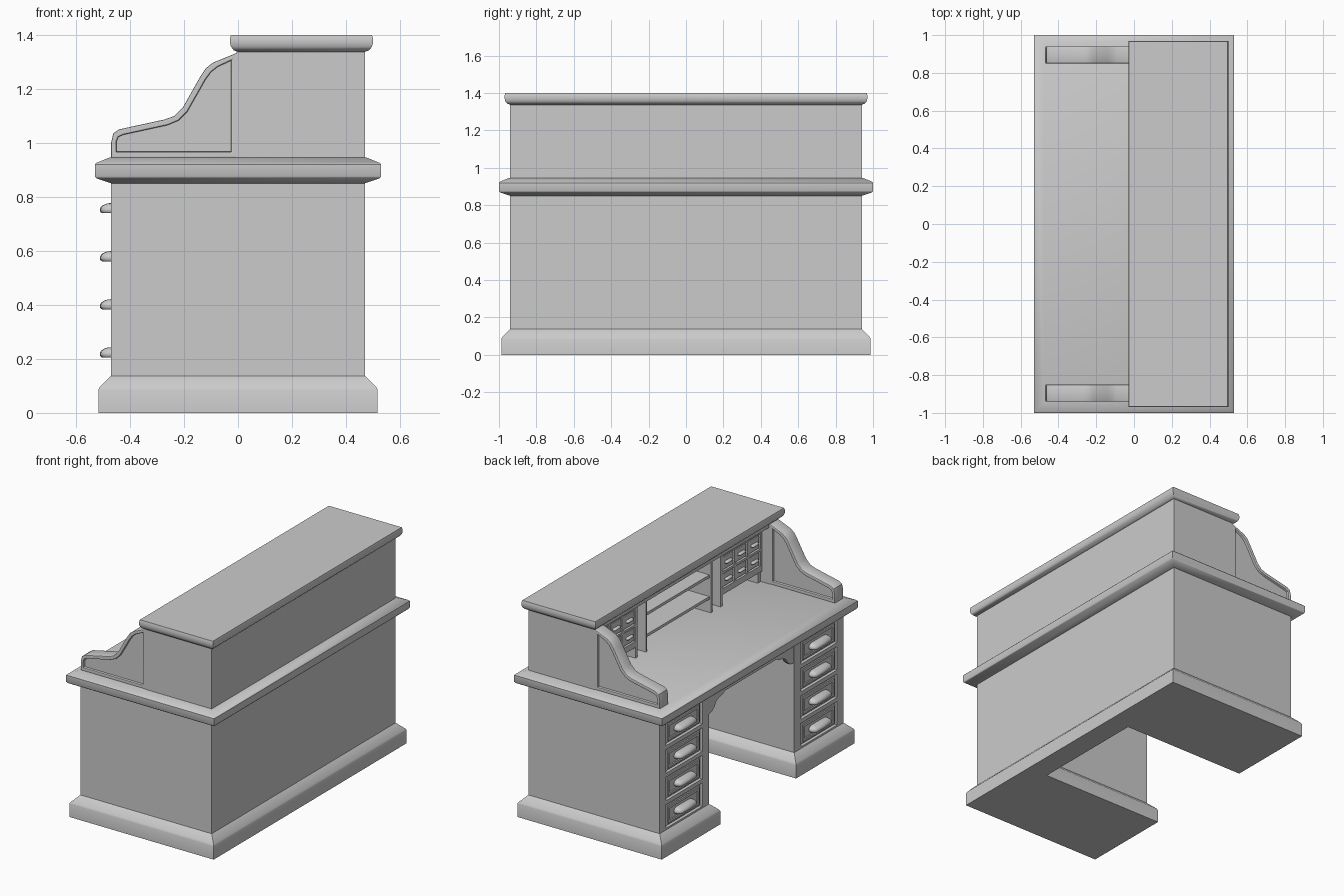
import bpy, bmesh, math
from mathutils import Vector

if "Cube" in bpy.data.objects:
    bpy.data.objects.remove(bpy.data.objects["Cube"])


def finish(name, bm, bevel=0.0):
    bmesh.ops.recalc_face_normals(bm, faces=bm.faces)
    me = bpy.data.meshes.new(name)
    bm.to_mesh(me)
    bm.free()
    ob = bpy.data.objects.new(name, me)
    bpy.context.collection.objects.link(ob)
    if bevel:
        m = ob.modifiers.new("bevel", 'BEVEL')
        m.width, m.segments = bevel, 2
    return ob


def smooth(ob, angle=40):
    bpy.ops.object.select_all(action='DESELECT')
    bpy.context.view_layer.objects.active = ob
    ob.select_set(True)
    bpy.ops.object.shade_smooth_by_angle(angle=math.radians(angle))


def box(name, x, y, z, bevel=0.0):
    bm = bmesh.new()
    bmesh.ops.create_cube(bm, size=1)
    for v in bm.verts:
        v.co = Vector([(r[0] + r[1]) / 2 + c * (r[1] - r[0]) for r, c in zip((x, y, z), v.co)])
    return finish(name, bm, bevel)


def loft(name, outline, profile):
    """Stack an outline, grown by an offset, through (offset, z) levels."""
    bm = bmesh.new()
    rings = [[bm.verts.new((px, py, z)) for px, py in outline(o)] for o, z in profile]
    for a, b in zip(rings, rings[1:]):
        n = len(a)
        for i in range(n):
            bm.faces.new((a[i], a[(i + 1) % n], b[(i + 1) % n], b[i]))
    bm.faces.new(rings[0][::-1])
    bm.faces.new(rings[-1])
    ob = finish(name, bm)
    smooth(ob)
    return ob


def rect(x0, x1, y):
    return lambda o: [(x0 - o, -y - o), (x1 + o, -y - o), (x1 + o, y + o), (x0 - o, y + o)]


def u_shape(front):
    def f(o):
        a, b, c = 0.94 + o, 0.435 - o, 0.42 - o
        return [(front - o, -a), (0.47 + o, -a), (0.47 + o, a), (front - o, a),
                (front - o, b), (c, b), (c, -b), (front - o, -b)]
    return f


def plate(name, loops, depth, loc, rot, bevel=0.005):
    """Filled flat outline with optional hole, extruded and bevelled."""
    cu = bpy.data.curves.new(name, 'CURVE')
    cu.dimensions, cu.fill_mode = '2D', 'BOTH'
    for pts in loops:
        s = cu.splines.new('POLY')
        s.points.add(len(pts) - 1)
        for p, q in zip(s.points, pts):
            p.co = (q[0], q[1], 0, 1)
        s.use_cyclic_u = True
    cu.extrude, cu.bevel_depth, cu.bevel_resolution = depth / 2 - bevel, bevel, 1
    cu.offset = -bevel
    ob = bpy.data.objects.new(name, cu)
    bpy.context.collection.objects.link(ob)
    ob.location, ob.rotation_euler = loc, rot
    bpy.ops.object.select_all(action='DESELECT')
    bpy.context.view_layer.objects.active = ob
    ob.select_set(True)
    bpy.ops.object.convert(target='MESH')
    smooth(bpy.context.view_layer.objects.active, 35)


def handle(name, loc, size, stretch):
    """Cup pull: stretched ball with a flat underside."""
    bm = bmesh.new()
    bmesh.ops.create_uvsphere(bm, u_segments=16, v_segments=10, radius=1)
    for v in bm.verts:
        s = (v.co.y > 0.01) - (v.co.y < -0.01)
        v.co = Vector((v.co.x * size[0], v.co.y * size[1] + s * stretch, max(v.co.z, -0.5) * size[2])) + Vector(loc)
    smooth(finish(name, bm))


# plinth and pedestals
loft("plinth", u_shape(-0.47), [(0.047, 0), (0.047, 0.085), (0.042, 0.095), (0.008, 0.13), (0, 0.137)])
loft("pedestal_body", u_shape(-0.45), [(0, 0.13), (0, 0.855)])

# desktop and top board
loft("desktop", rect(-0.47, 0.47, 0.94),
     [(0, 0.85), (0.054, 0.868), (0.06, 0.876), (0.06, 0.92), (0.054, 0.926), (0.008, 0.945)])
loft("top_board", rect(0.0, 0.47, 0.94),
     [(0, 1.337), (0.016, 1.343), (0.026, 1.356), (0.03, 1.37), (0.03, 1.386), (0.026, 1.4)])

# hutch shell
box("hutch_back", (0.44, 0.47), (-0.94, 0.94), (0.94, 1.34))
box("hutch_ceiling", (0.0, 0.45), (-0.86, 0.86), (1.31, 1.34))

wing = [(0.0, 0.945), (-0.47, 0.945), (-0.47, 1.0), (-0.462, 1.035), (-0.44, 1.05), (-0.27, 1.087),
        (-0.235, 1.1), (-0.205, 1.13), (-0.14, 1.245), (-0.12, 1.275), (-0.095, 1.296), (0.0, 1.335)]
hole = [(-0.025, 0.967), (-0.45, 0.967), (-0.45, 1.005), (-0.443, 1.022), (-0.425, 1.03), (-0.26, 1.066),
        (-0.22, 1.083), (-0.188, 1.115), (-0.12, 1.235), (-0.1, 1.262), (-0.075, 1.282), (-0.025, 1.305)]

for s, side in ((1, "left"), (-1, "right")):
    def span(a, b):
        return tuple(sorted((s * a, s * b)))

    # hutch side and curved wing with sunk panel
    box(f"hutch_side_{side}", (-0.005, 0.46), span(0.85, 0.94), (0.94, 1.34))
    plate(f"wing_frame_{side}", [wing, hole], 0.09, (0, s * 0.895, 0), (math.pi / 2, 0, 0))
    plate(f"wing_panel_{side}", [hole], 0.06, (0, s * 0.895, 0), (math.pi / 2, 0, 0), 0.001)

    # pedestal front frame
    box(f"outer_stile_{side}", (-0.47, -0.44), span(0.875, 0.94), (0.13, 0.855))
    box(f"inner_stile_{side}", (-0.47, -0.44), span(0.435, 0.505), (0.13, 0.855))
    for i in range(5):
        z = 0.135 + 0.178 * i
        box(f"rail_{side}_{i}", (-0.47, -0.44), span(0.5, 0.88), (z - 0.013, z + 0.013))

    # pedestal drawers
    for i in range(4):
        z = 0.224 + 0.178 * i
        box(f"drawer_{side}_{i}", (-0.462, -0.44), span(0.515, 0.865), (z - 0.068, z + 0.068), 0.004)
        r = [(s * y, z + h) for y, h in ((0.53, -0.055), (0.85, -0.055), (0.85, 0.055), (0.53, 0.055))]
        q = [(s * y, z + h) for y, h in ((0.548, -0.038), (0.832, -0.038), (0.832, 0.038), (0.548, 0.038))]
        plate(f"drawer_moulding_{side}_{i}", [r, q], 0.02, (-0.46, 0, 0), (math.pi / 2, 0, math.pi / 2), 0.003)
        handle(f"drawer_pull_{side}_{i}", (-0.47, s * 0.69, z - 0.006), (0.042, 0.035, 0.025), 0.06)

    # small drawer cabinet in the hutch
    box(f"cabinet_{side}", (0.065, 0.44), span(0.43, 0.85), (1.015, 1.31))
    box(f"cabinet_foot_{side}", (0.06, 0.44), span(0.82, 0.85), (0.945, 1.02))
    box(f"cabinet_end_{side}", (0.05, 0.44), span(0.425, 0.445), (0.945, 1.31))
    box(f"slot_divider_{side}", (0.05, 0.44), span(0.325, 0.34), (0.945, 1.31))
    for z0, z1 in ((1.015, 1.055), (1.15, 1.165), (1.262, 1.31)):
        box(f"cabinet_rail_{side}", (0.05, 0.07), span(0.43, 0.85), (z0, z1))
    for j in range(4):
        y = 0.44 + 0.1333 * j
        box(f"cabinet_stile_{side}", (0.05, 0.07), span(y - 0.008, y + 0.008), (1.015, 1.31))
    for j in range(3):
        for k in range(2):
            y, z = 0.507 + 0.1333 * j, 1.103 + 0.11 * k
            box(f"small_drawer_{side}", (0.053, 0.07), span(y - 0.053, y + 0.053), (z - 0.041, z + 0.041), 0.004)
            handle(f"small_pull_{side}", (0.053, s * y, z), (0.018, 0.012, 0.01), 0.022)

# pigeonhole shelves in the middle
for i, z in enumerate((1.03, 1.17)):
    box(f"shelf_{i}", (0.06, 0.44), (-0.33, 0.33), (z, z + 0.018))

# knee hole apron with curved corner brackets
half = [(0.436, 0.855), (0.436, 0.715), (0.40, 0.72), (0.375, 0.74), (0.355, 0.77), (0.325, 0.785), (0.29, 0.79), (0.265, 0.805)]
apron = half + [(-y, z) for y, z in reversed(half)]
plate("knee_apron", [apron], 0.03, (-0.452, 0, 0), (math.pi / 2, 0, math.pi / 2), 0.003)
